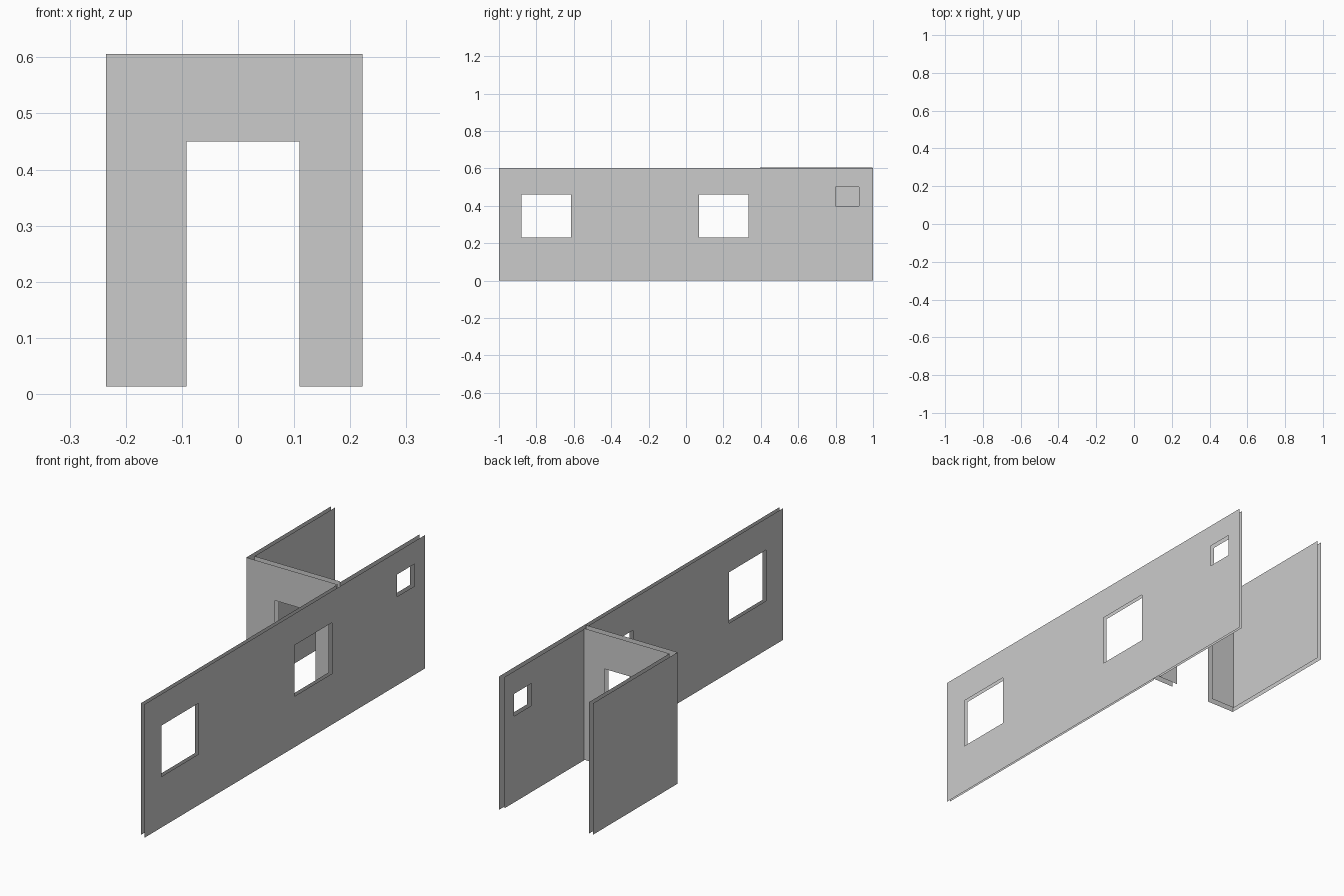
import bpy

if "Cube" in bpy.data.objects:
    bpy.data.objects.remove(bpy.data.objects["Cube"])


def panel(name, axis, pos, u_range, z_range, holes=(), positive=True):
    """Flat wall skin at axis=pos, facing +axis or -axis; holes are (u0, u1, z0, z1)."""
    us = sorted({*u_range, *(h[0] for h in holes), *(h[1] for h in holes)})
    zs = sorted({*z_range, *(max(h[2], z_range[0]) for h in holes), *(h[3] for h in holes)})

    def point(u, z):
        return (pos, u, z) if axis == 'x' else (u, pos, z)

    verts = [point(u, z) for z in zs for u in us]
    n = len(us)
    # Counter-clockwise u,z quads face +x on x panels and -y on y panels
    flip = positive != (axis == 'x')
    faces = []
    for j in range(len(zs) - 1):
        for i in range(n - 1):
            cu, cz = (us[i] + us[i + 1]) / 2, (zs[j] + zs[j + 1]) / 2
            if any(a < cu < b and c < cz < d for a, b, c, d in holes):
                continue
            a = j * n + i
            quad = (a, a + 1, a + n + 1, a + n)
            faces.append(quad[::-1] if flip else quad)
    used = sorted({v for f in faces for v in f})
    remap = {v: k for k, v in enumerate(used)}
    mesh = bpy.data.meshes.new(name)
    mesh.from_pydata([verts[v] for v in used], [], [[remap[v] for v in f] for f in faces])
    mesh.update()
    obj = bpy.data.objects.new(name, mesh)
    bpy.context.collection.objects.link(obj)
    return obj


# Window and door openings
front_windows = [(-0.88, -0.615, 0.23, 0.46), (0.07, 0.335, 0.23, 0.46)]
small_window = [(0.80, 0.925, 0.40, 0.50)]
doorway = [(-0.092, 0.11, 0.0, 0.45)]
tall = (0.013, 0.606)

# Long wall: outer skin, and inner skins either side of the cross wall
panel("long_wall_outer", 'x', 0.234, (-1.0, 1.0), (0.0, 0.602), front_windows + small_window)
panel("long_wall_inner_front", 'x', 0.216, (-1.0, 0.395), (0.008, 0.602), front_windows, False)
panel("long_wall_inner_back", 'x', 0.212, (0.425, 0.99), (0.01, 0.602), small_window, False)

# Cross wall with doorway
panel("cross_wall_front", 'y', 0.395, (-0.235, 0.222), tall, doorway, False)
panel("cross_wall_back", 'y', 0.425, (-0.215, 0.212), tall, doorway)

# Short side wall
panel("side_wall_outer", 'x', -0.235, (0.395, 0.998), tall, (), False)
panel("side_wall_inner", 'x', -0.215, (0.425, 0.998), tall)
